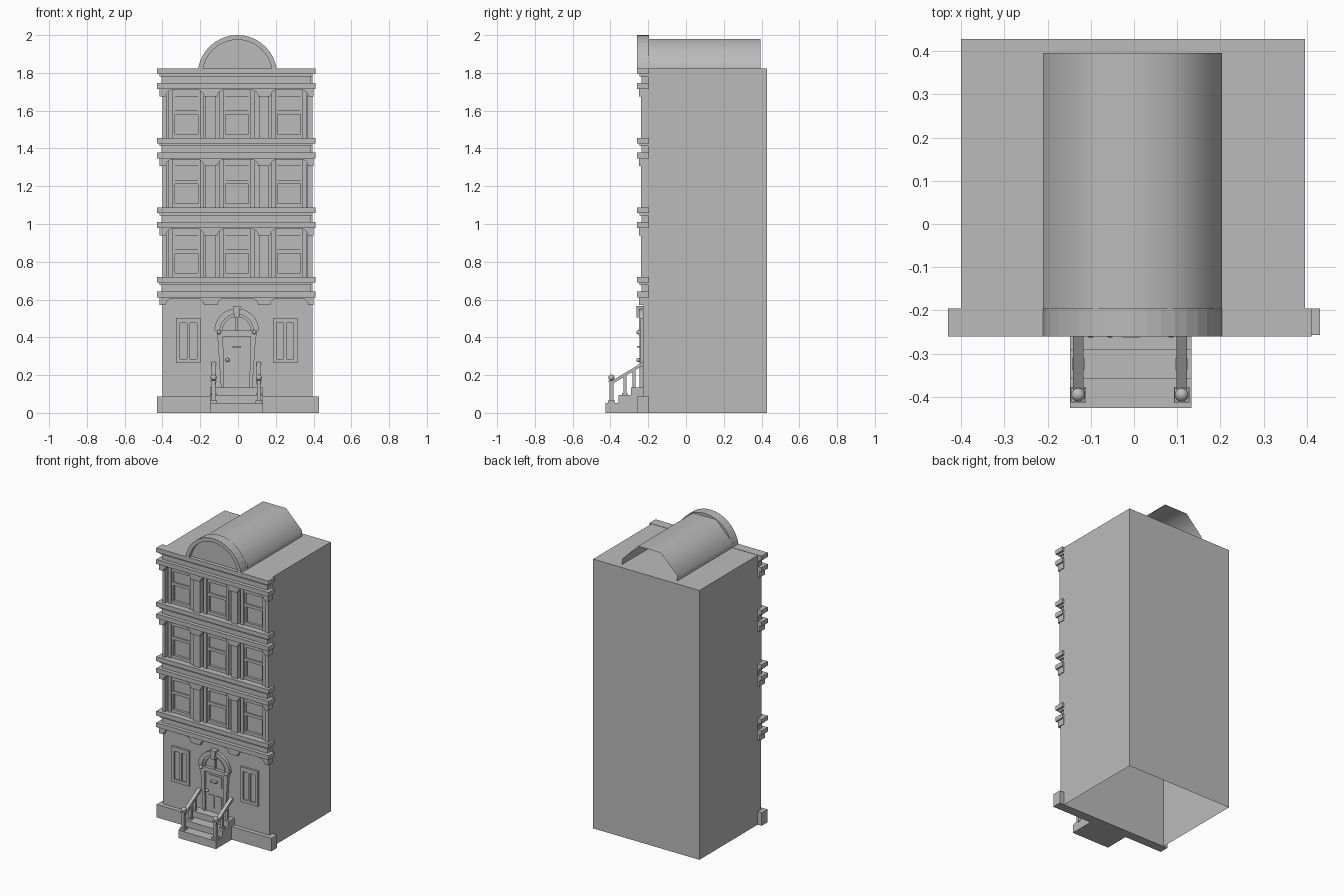
import bpy, bmesh, math
from mathutils import Vector

if "Cube" in bpy.data.objects:
    bpy.data.objects.remove(bpy.data.objects["Cube"], do_unlink=True)

GREY = (0.5, 0.5, 0.5, 1)
stone = bpy.data.materials.new("grey stone")
stone.use_nodes = True
stone.diffuse_color = GREY
stone.node_tree.nodes["Principled BSDF"].inputs["Base Color"].default_value = GREY


def finish(name, bm, smooth=False, recalc=True):
    if recalc:
        bmesh.ops.recalc_face_normals(bm, faces=bm.faces)
    mesh = bpy.data.meshes.new(name)
    bm.to_mesh(mesh)
    bm.free()
    mesh.materials.append(stone)
    for p in mesh.polygons:
        p.use_smooth = smooth
    obj = bpy.data.objects.new(name, mesh)
    bpy.context.collection.objects.link(obj)
    return obj


def add_box(bm, x0, x1, y0, y1, z0, z1):
    v = bmesh.ops.create_cube(bm, size=1)["verts"]
    for p in v:
        p.co = ((x0 + x1) / 2 + p.co.x * (x1 - x0),
                (y0 + y1) / 2 + p.co.y * (y1 - y0),
                (z0 + z1) / 2 + p.co.z * (z1 - z0))
    return v


def boxes(name, *specs):
    bm = bmesh.new()
    for s in specs:
        add_box(bm, *s)
    return finish(name, bm)


def prism(name, outline, y0, y1):
    """Extrude an (x, z) outline from y0 back to y1."""
    bm = bmesh.new()
    face = bm.faces.new([bm.verts.new((x, y0, z)) for x, z in outline])
    ext = bmesh.ops.extrude_face_region(bm, geom=[face])["geom"]
    for v in ext:
        if isinstance(v, bmesh.types.BMVert):
            v.co.y = y1
    return finish(name, bm)


def ball(name, loc, r):
    bm = bmesh.new()
    bmesh.ops.create_uvsphere(bm, u_segments=16, v_segments=10, radius=r)
    bmesh.ops.translate(bm, verts=bm.verts, vec=loc)
    finish(name, bm, True)


def arc(cx, cz, r, a0, a1, n):
    return [(cx + r * math.cos(math.radians(a0 + (a1 - a0) * i / n)),
             cz + r * math.sin(math.radians(a0 + (a1 - a0) * i / n))) for i in range(n + 1)]


L, R = -0.40, 0.395
BACK = -0.195

# Hollow main block, open underneath
bm = bmesh.new()
add_box(bm, L, R, -0.2, 0.428, 0, 1.822)
bm.faces.ensure_lookup_table()
floor = min(bm.faces, key=lambda f: f.calc_center_median().z)
bmesh.ops.delete(bm, geom=[floor], context='FACES_ONLY')
finish("main_block", bm, recalc=False)

# Plinth and ground floor wall
boxes("plinth", (-0.43, 0.43, -0.257, BACK, 0, 0.088))
boxes("ground_floor_wall", (L, R, -0.228, BACK, 0.088, 0.63))

# Cornices and scalloped bands, one set above each floor
PIERS = [(-0.18, -0.11), (0.107, 0.17)]
for i in range(4):
    z = 0.72 + i * 0.368
    boxes(f"cornice_{i}",
          (-0.43, 0.41, -0.26, BACK, z - 0.029, z),
          (-0.415, 0.395, -0.247, BACK, z - 0.042, z - 0.029),
          (-0.405, 0.385, -0.235, BACK, z - 0.078, z - 0.042),
          (-0.43, 0.41, -0.26, BACK, z - 0.108, z - 0.078))
    top, low, crown = z - 0.108, z - 0.149, z - 0.102
    edges = [-0.415, -0.383] + [x for p in PIERS for x in p] + [0.372, 0.4]
    outline = [(edges[0], crown)]
    for k in range(0, len(edges), 2):
        a, b = edges[k], edges[k + 1]
        outline += [(a, low), (b, low)]
        if k + 2 < len(edges):
            c = edges[k + 2]
            r = 0.038
            outline += arc(b + r, low - 0.003 + 0.0, r, 172, 90, 5)
            outline += arc(c - r, low - 0.003, r, 90, 8, 5)
    outline.append((edges[-1], crown))
    prism(f"scalloped_band_{i}", outline, -0.25, BACK)

# Upper floor pillars and double hung windows
for i in range(3):
    z0 = 0.72 + i * 0.368
    z1 = z0 + 0.225
    pillars = [(x0 + 0.008, x1 - 0.008, -0.238, BACK, z0, z1) for x0, x1 in PIERS]
    pillars += [(L, -0.378, -0.238, BACK, z0, z1), (0.368, R, -0.238, BACK, z0, z1)]
    boxes(f"pillars_{i}", *pillars)
    for j, cx in enumerate((-0.273, -0.005, 0.27)):
        w, zt, zm = 0.072, z0 + 0.258, z0 + 0.135
        boxes(f"window_{i}_{j}",
              (cx - w - 0.022, cx - w, -0.226, BACK, z0, zt),
              (cx + w, cx + w + 0.022, -0.226, BACK, z0, zt),
              (cx - w, cx + w, -0.217, BACK, zt - 0.04, zt),
              (cx - w, cx + w, -0.217, BACK, zm - 0.01, zm + 0.01),
              (cx - w, cx + w, -0.217, BACK, z0, z0 + 0.02),
              (cx - w, cx - w + 0.012, -0.213, BACK, z0, zt),
              (cx + w - 0.012, cx + w, -0.213, BACK, z0, zt),
              (cx - w, cx + w, -0.208, BACK, zm, zt))

# Ground floor framed windows
for side, cx in (("right", -0.263), ("left", 0.25)):
    h, z0, z1, f = 0.065, 0.265, 0.503, 0.02
    boxes(f"{side}_ground_window",
          (cx - h, cx - h + f, -0.242, BACK, z0, z1),
          (cx + h - f, cx + h, -0.242, BACK, z0, z1),
          (cx - h + f, cx + h - f, -0.242, BACK, z0, z0 + f),
          (cx - h + f, cx + h - f, -0.242, BACK, z1 - 0.028, z1),
          (cx - 0.008, cx + 0.008, -0.239, BACK, z0 + f, z1 - 0.028),
          (cx - h + f, cx + h - f, -0.231, BACK, z0 + f, z1 - 0.028))

# Door with tapered surround, arch, fanlight and keystone
DX = -0.007
prism("door", [(DX - 0.07, 0.135), (DX + 0.07, 0.135),
               (DX + 0.07, 0.405), (DX - 0.07, 0.405)], -0.232, BACK)
boxes("door_panels",
      (DX - 0.05, DX - 0.008, -0.237, -0.23, 0.16, 0.25),
      (DX + 0.008, DX + 0.05, -0.237, -0.23, 0.16, 0.25),
      (DX - 0.05, DX + 0.05, -0.237, -0.23, 0.31, 0.385),
      (DX - 0.022, DX + 0.022, -0.26, -0.23, 0.345, 0.355))
for s in (-1, 1):
    prism(f"door_jamb_{s}", [(DX + s * x, z) for x, z in
          ((0.068, 0.135), (0.083, 0.135), (0.102, 0.41), (0.072, 0.41))], -0.246, BACK)
    ball(f"door_boss_{s}", (DX + s * 0.093, -0.252, 0.427), 0.011)
boxes("door_lintel", (DX - 0.105, DX + 0.105, -0.25, BACK, 0.405, 0.435))
prism("door_arch", arc(DX, 0.435, 0.118, 0, 180, 16) + arc(DX, 0.435, 0.088, 180, 0, 16),
      -0.25, BACK)
prism("fanlight_rim", arc(DX, 0.435, 0.088, 0, 180, 16) + arc(DX, 0.435, 0.074, 180, 0, 16),
      -0.24, BACK)
boxes("fanlight_bar", (DX - 0.006, DX + 0.006, -0.238, BACK, 0.43, 0.52))
prism("keystone", [(DX - 0.013, 0.505), (DX + 0.013, 0.505),
                   (DX + 0.02, 0.565), (DX - 0.02, 0.565)], -0.262, BACK)
ball("door_knob", (-0.056, -0.252, 0.28), 0.011)

# Front steps
boxes("front_steps",
      (-0.148, 0.133, -0.425, -0.2, 0, 0.053),
      (-0.148, 0.133, -0.358, -0.2, 0.053, 0.095),
      (-0.148, 0.133, -0.29, -0.2, 0.095, 0.135))

# Stair railings
for side, x in (("right", -0.129), ("left", 0.11)):
    boxes(f"{side}_railing_posts",
          (x - 0.018, x + 0.018, -0.413, -0.377, 0.053, 0.066),
          (x - 0.01, x + 0.01, -0.405, -0.385, 0.066, 0.172),
          (x - 0.016, x + 0.016, -0.411, -0.379, 0.164, 0.172),
          (x - 0.014, x + 0.014, -0.338, -0.31, 0.095, 0.106),
          (x - 0.008, x + 0.008, -0.332, -0.316, 0.1, 0.205),
          (x - 0.008, x + 0.008, -0.283, -0.267, 0.135, 0.235))
    ball(f"{side}_railing_ball", (x, -0.395, 0.187), 0.016)
    bm = bmesh.new()
    for v in add_box(bm, x - 0.012, x + 0.012, -0.395, -0.225, 0.15, 0.168):
        v.co.z += (v.co.y + 0.395) * 0.6
    finish(f"{side}_handrail", bm)

# Rounded gable: projecting rim with a recessed panel
GX, GZ = -0.003, 1.79
prism("gable_rim", arc(GX, GZ, 0.21, 8, 172, 18) + arc(GX, GZ, 0.185, 170, 10, 18),
      -0.26, BACK)
prism("gable_panel", arc(GX, GZ, 0.187, 9, 171, 18), -0.235, BACK)

# Barrel roof, an open shell of broad smooth facets
half = [(0.207, 1.82), (0.207, 1.859), (0.086, 1.98)]
profile = [(-x, z) for x, z in half] + half[::-1]
bm = bmesh.new()
rows = [[bm.verts.new((GX + x, y, z)) for x, z in profile] for y in (BACK, 0.395)]
for k in range(len(profile) - 1):
    bm.faces.new((rows[0][k], rows[0][k + 1], rows[1][k + 1], rows[1][k]))
for f in bm.faces:
    f.normal_update()
    if f.normal.dot(f.calc_center_median() - Vector((GX, 0.1, 1.78))) < 0:
        f.normal_flip()
finish("barrel_roof", bm, True, recalc=False)
